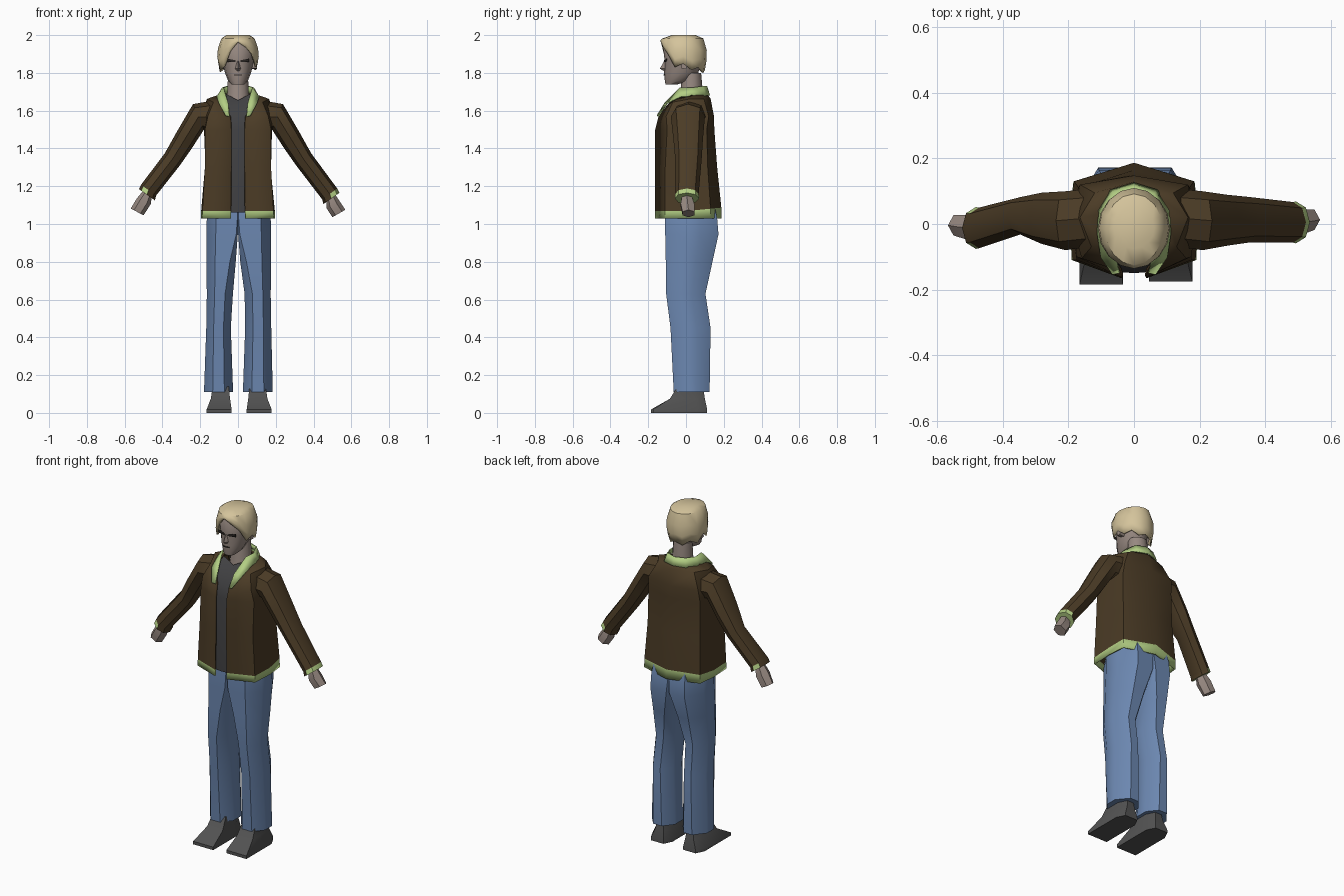
import bpy, bmesh, math
from mathutils import Vector


def mat(name, r, g, b):
    m = bpy.data.materials.new(name)
    m.diffuse_color = (r, g, b, 1)
    return m


BROWN = mat("brown_cloth", .070, .044, .019)
GREEN = mat("green_trim", .45, .62, .23)
DENIM = mat("blue_denim", .15, .245, .44)
SKIN = mat("skin", .31, .25, .22)
BLOND = mat("blond", .66, .55, .33)
SHIRT = mat("charcoal_cloth", .052, .052, .055)
SHOE = mat("grey_leather", .085, .085, .085)
DARK = mat("dark_line", .03, .025, .022)


def loft(name, rows, mats, closed=True, caps=(True, True), rule=None, thick=0, angle=40):
    """Skin rows of points with quads; rule(face centre) picks the material."""
    bm = bmesh.new()
    vs = [[bm.verts.new(p) for p in row] for row in rows]
    n = len(rows[0])
    for a, b in zip(vs, vs[1:]):
        for i in range(n if closed else n - 1):
            j = (i + 1) % n
            bm.faces.new((a[i], a[j], b[j], b[i]))
    if closed:
        for row, cap in zip((vs[0], vs[-1]), caps):
            if cap:
                bm.faces.new(row)
    bmesh.ops.remove_doubles(bm, verts=bm.verts, dist=.0005)
    bmesh.ops.recalc_face_normals(bm, faces=bm.faces)
    if rule:
        for f in bm.faces:
            f.material_index = rule(f.calc_center_median())
    me = bpy.data.meshes.new(name)
    bm.to_mesh(me)
    bm.free()
    for m in mats:
        me.materials.append(m)
    me.shade_smooth()
    me.set_sharp_from_angle(angle=math.radians(angle))
    ob = bpy.data.objects.new(name, me)
    bpy.context.collection.objects.link(ob)
    if thick:
        s = ob.modifiers.new("thickness", 'SOLIDIFY')
        s.thickness, s.offset = thick, -1
    return ob


def mirrored(half):
    """Half row ending on x = 0 -> full row."""
    return half + [(-x, y, z) for x, y, z in reversed(half[:-1])]


def oval(z, rx, yf, yb, n=12):
    c, r = (yf + yb) / 2, (yb - yf) / 2
    return [(rx * math.sin(t), c - r * math.cos(t), z)
            for t in (2 * math.pi * i / n for i in range(n))]


# Jacket body, open at the front, with a trimmed hem
hem = [(.040, -.165), (.190, -.11), (.197, .02), (.185, .13), (0, .187)]
body = [[(x, y, 1.03) for x, y in hem],
        [(x * .99, y, 1.068 + max(0, y) * .1) for x, y in hem]]
for z, pts in (
        (1.30, [(.037, -.165), (.175, -.11), (.172, .01), (.172, .115), (0, .165)]),
        (1.50, [(.037, -.163), (.175, -.10), (.180, .01), (.170, .11), (0, .150)]),
        (1.57, [(.041, -.145), (.160, -.105), (.190, .01), (.165, .12), (0, .148)])):
    body.append([(x, y, z) for x, y in pts])
body.append([(.075, -.10, 1.63), (.13, -.07, 1.645), (.165, .02, 1.662), (.12, .095, 1.662), (0, .13, 1.665)])
body.append([(.08, -.06, 1.665), (.09, -.04, 1.67), (.10, .03, 1.685), (.065, .09, 1.69), (0, .11, 1.69)])
loft("jacket_body", [mirrored(r) for r in body], [BROWN, GREEN], closed=False,
     rule=lambda c: int(c.z < 1.07), thick=.01)

# Folded collar: standing at the back, flat lapels at the front
inner = [(.045, -.150, 1.57), (.052, -.115, 1.64), (.078, -.035, 1.722), (.085, .03, 1.722),
         (.06, .09, 1.73), (0, .112, 1.73)]
outer = [(.066, -.155, 1.575), (.102, -.102, 1.64), (.113, -.03, 1.675), (.11, .04, 1.678),
         (.072, .105, 1.68), (0, .127, 1.682)]
loft("collar", [mirrored(inner), mirrored(outer)], [GREEN], closed=False, thick=.006)

# Shirt front showing through the open jacket
shirt = [[(-w, y, z), (0, y - .004, z - dip), (w, y, z)] for z, w, y, dip in (
    (1.06, .05, -.146, 0), (1.50, .05, -.146, 0), (1.565, .055, -.130, 0),
    (1.64, .085, -.085, .01), (1.69, .066, -.040, .035))]
loft("shirt", shirt, [SHIRT], closed=False)


# Sleeves and hands: rings from upper point, lower point, y centre and half depth
def limb(name, side, rings, mats, n=8, rule=None):
    rows = []
    for tx, tz, bx, bz, yc, hy in rings:
        row = []
        for i in range(n):
            a = 2 * math.pi * i / n
            k = math.cos(a) / 2
            row.append((side * ((tx + bx) / 2 + k * (tx - bx)), yc + hy * math.sin(a),
                        (tz + bz) / 2 + k * (tz - bz)))
        rows.append(row)
    return loft(name, rows, mats, rule=rule)


# per side: elbow y, elbow half depth, wrist x shift, wrist z shift, wrist y
for word, s, ey, eh, dx, dz, wy in (("right", 1, .013, .07, 0, 0, .005),
                                    ("left", -1, .025, .057, -.012, .02, -.012)):
    limb(word + "_sleeve", s, [
        (.120, 1.655, .130, 1.48, .02, .088),
        (.238, 1.635, .180, 1.50, .01, .09),
        (.320, 1.495, .245, 1.40, (ey + .01) / 2, .078),
        (.387, 1.375, .308, 1.31, ey, eh),
        (.525 + dx, 1.188 + dz, .446 + dx, 1.130 + dz, wy, .062),
        (.537 + dx, 1.165 + dz, .452 + dx, 1.105 + dz, wy, .064)], [BROWN, GREEN],
        rule=lambda c, d=dx: int(abs(c.x) > .482 + d and c.z < 1.19))
    limb(word + "_hand", s, [
        (.515 + dx, 1.155 + dz, .468 + dx, 1.125 + dz, wy, .030),
        (.542 + dx / 2, 1.115 + dz, .468 + dx / 2, 1.085 + dz, wy + .003, .042),
        (.568, 1.075 + dz / 3, .500, 1.036 + dz / 2, wy + .008, .036)], [SKIN], n=6)


# Trouser legs: octagonal rings that meet on the centre line at the hips
def leg_ring(s, z, xi, xo, yf, yb, bi):
    w, d = xo - xi, yb - yf
    pts = [(xi + bi * w, yf), (xo - .3 * w, yf), (xo, yf + .3 * d), (xo, yb - .35 * d),
           (xo - .35 * w, yb), (xi + bi * w, yb), (xi, yb - bi * d), (xi, yf + bi * d)]
    return [(s * x, y, z) for x, y in pts]


for word, s, o in (("right", 1, .008), ("left", -1, 0)):
    loft(word + "_trouser_leg", [leg_ring(s, *r) for r in (
        (1.10, 0, .150 + o, -.105, .150, .02),
        (1.03, 0, .165 + o, -.110, .165, .02),
        (.945, .001, .168 + o, -.110, .172, .05),
        (.80, .012, .168 + o, -.107, .140, .2),
        (.63, .027 + o, .165 + o, -.105, .103, .3),
        (.45, .038, .168 + o, -.082, .130, .3),
        (.11, .026, .180 + o / 2, -.065, .125, .3))], [DENIM])

    # Wedge-shaped shoe
    x = .006 if s > 0 else -.006
    foot = []
    for z, xa, xb, ya, yb in ((0, .040, .172, -.185, .112), (.018, .040, .172, -.185, .112),
                              (.075, .048, .150, -.085, .10), (.14, .055, .140, -.045, .09)):
        foot.append([(s * (px + x), py + .01 * (s > 0) * (py < -.1), z) for px, py in (
            (xa, ya), (xb, ya), (xb, yb - .05), (xb - .025, yb), (xa + .025, yb), (xa, yb - .05))])
    loft(word + "_shoe", foot, [SHOE], angle=30)

    # Ear
    loft(word + "_ear", [[(s * px, y, z) for y, z in (
        (-.025, 1.825), (.0, 1.82), (.018, 1.87), (-.02, 1.875))] for px in (.07, .1)], [SKIN])

    # Painted eyebrow
    loft(word + "_brow", [[(s * px, -.119 + px * .3, z + px * .15), (s * px, -.119 + px * .3, z + .009 + px * .15),
                           (s * px, -.105, z + .009), (s * px, -.105, z)]
                          for px, z in ((.012, 1.856), (.058, 1.858))], [DARK])

# Neck and head
loft("neck", [oval(1.63, .066, -.04, .09, 10), oval(1.69, .06, -.03, .09, 10),
              oval(1.80, .055, -.02, .08, 10)], [SKIN])
loft("head", [oval(1.738, .032, -.108, -.05), oval(1.757, .052, -.112, .02),
              oval(1.80, .069, -.116, .065), oval(1.86, .083, -.113, .082),
              oval(1.93, .092, -.120, .088), oval(1.975, .065, -.09, .065)], [SKIN])
loft("nose", [[(-.006, -.108, 1.862), (0, -.117, 1.862), (.006, -.108, 1.862)],
              [(-.016, -.108, 1.822), (0, -.138, 1.822), (.016, -.108, 1.822)],
              [(-.010, -.108, 1.810), (0, -.118, 1.810), (.010, -.108, 1.810)]], [SKIN])
loft("mouth", [[(x, -.1185 + abs(x) * .2, 1.787), (x, -.1185 + abs(x) * .2, 1.792),
                (x, -.11, 1.792), (x, -.11, 1.787)] for x in (-.022, 0, .022)], [DARK])

# Hair cap with a parted fringe and ragged lower edge (heights run round from the front)
edge = [1.962, 1.935, 1.90, 1.83, 1.85, 1.815, 1.83, 1.80,
        1.815, 1.80, 1.825, 1.805, 1.85, 1.815, 1.835, 1.915]
rows = [oval(2.0, .062, -.075, .05, 16), oval(1.982, .088, -.125, .092, 16)]
for t, rx, yf, yb in ((.35, .106, -.136, .110), (.7, .110, -.134, .108), (1, .104, -.130, .100)):
    rows.append([(x, y, 1.975 + (e - 1.975) * t)
                 for (x, y, z), e in zip(oval(0, rx, yf, yb, 16), edge)])
loft("hair", rows, [BLOND], caps=(True, False), thick=.008)
